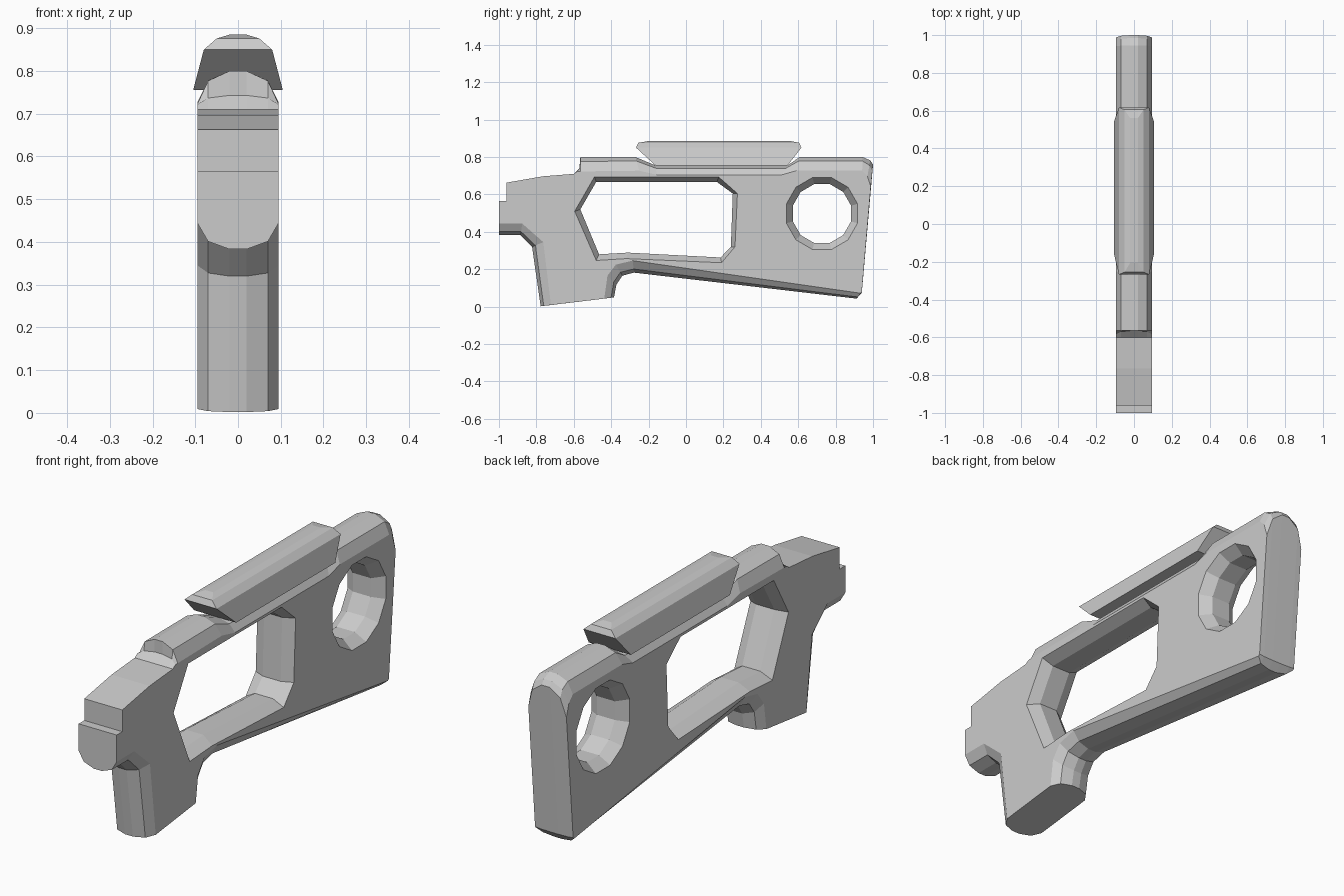
import bpy, bmesh, math

if "Cube" in bpy.data.objects:
    bpy.data.objects.remove(bpy.data.objects["Cube"])

HALF = 0.095


def make_object(name, bm):
    bmesh.ops.recalc_face_normals(bm, faces=bm.faces[:])
    mesh = bpy.data.meshes.new(name)
    bm.to_mesh(mesh)
    bm.free()
    obj = bpy.data.objects.new(name, mesh)
    bpy.context.collection.objects.link(obj)
    return obj


def bridge(bm, rings):
    n = len(rings[0])
    for a, b in zip(rings, rings[1:]):
        for i in range(n):
            j = (i + 1) % n
            bm.faces.new((a[i], a[j], b[j], b[i]))


def wall(bm, points, levels):
    """Loft a y-z loop across x; each point is (y, z, dy, dz) with its shift at the side face."""
    rings = [[bm.verts.new((x, y + t * dy, z + t * dz)) for y, z, dy, dz in points]
             for x, t in levels]
    bridge(bm, rings)
    return rings[0], rings[-1]


# Stock outline: centre point and its shift at the side face (rounded edges)
outline = [
    (-1, .565, 0, 0), (-1, .383, 0, .061), (-.885, .383, .01, .061),
    (-.823, .32, .06, .025), (-.777, .002, .055, .007),
    (-.385, .05, -.052, -.007), (-.372, .118, -.048, .047),
    (-.34, .166, -.035, .059), (-.278, .182, -.007, .064),
    (.912, .043, .022, .029), (.94, .075, 0, .004),
    (1, .76, -.012, -.12), (.985, .782, -.015, -.085), (.945, .8, -.003, -.073),
    (.607, .8, -.017, -.073), (.543, .755, -.03, -.05),
    (-.163, .755, .006, -.05), (-.27, .8, .02, -.073),
    (-.565, .8, 0, -.077), (-.565, .743, -.018, -.021),
    (-.6, .71, 0, 0), (-.765, .697, 0, 0), (-.96, .663, 0, 0), (-.96, .565, 0, 0),
]

# Large window through the stock
window = [
    (-.565, .52, -.03, -.01), (-.48, .667, -.01, .026), (.165, .667, .01, .026),
    (.25, .605, .025, 0), (.24, .32, .022, 0), (.185, .263, .005, -.028),
    (-.31, .289, -.01, -.032), (-.465, .28, -.015, -.033),
]

# Twelve-sided thumb hole
thumb_hole = []
for i in range(12):
    a = math.radians(15 + 30 * i)
    c, s = math.cos(a), math.sin(a)
    thumb_hole.append((.727 + .161 * c, .498 + .163 * s, .036 * c, .036 * s))

bm = bmesh.new()
round_levels = [(-HALF, 1), (-.07, .3), (-.02, 0), (.02, 0), (.07, .3), (HALF, 1)]
hole_levels = [(-HALF, 1), (-.045, 0), (.045, 0), (HALF, 1)]
ends = [wall(bm, outline, round_levels),
        wall(bm, window, hole_levels),
        wall(bm, thumb_hole, hole_levels)]

# Flat side faces around both holes
for side in (0, 1):
    edges = []
    for pair in ends:
        ring = pair[side]
        edges += [bm.edges.get((ring[i], ring[i - 1])) for i in range(len(ring))]
    bmesh.ops.triangle_fill(bm, edges=edges, use_beauty=True, use_dissolve=False,
                            normal=(1, 0, 0))
make_object("stock_body", bm)

# Cheek rest: stacked rectangles (z, half width, front y, back y)
bm = bmesh.new()
rings = []
for z, hx, y0, y1 in [(.755, .105, -.163, .543), (.85, .08, -.267, .617),
                      (.876, .05, -.255, .605), (.885, .02, -.205, .56)]:
    rings.append([bm.verts.new(p) for p in
                  ((-hx, y0, z), (hx, y0, z), (hx, y1, z), (-hx, y1, z))])
bridge(bm, rings)
bm.faces.new(rings[0])
bm.faces.new(rings[-1])
make_object("cheek_rest", bm)
